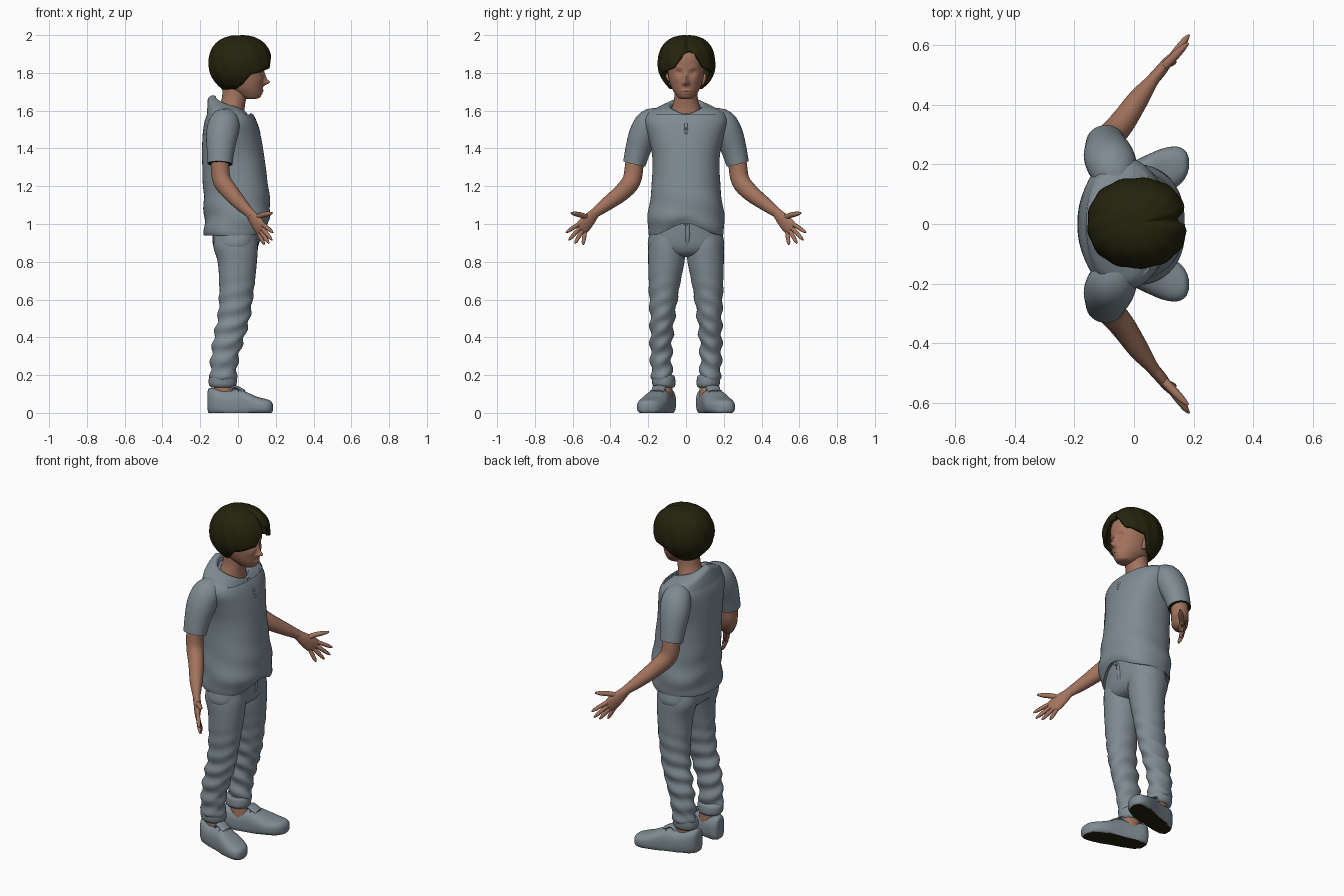
import bpy, bmesh
from math import sin, cos, pi, exp, radians, degrees
from mathutils import Vector

if "Cube" in bpy.data.objects:
    bpy.data.objects.remove(bpy.data.objects["Cube"])


def material(name, rgb):
    m = bpy.data.materials.new(name)
    m.use_nodes = True
    m.diffuse_color = (*rgb, 1)
    m.node_tree.nodes["Principled BSDF"].inputs["Base Color"].default_value = (*rgb, 1)
    return m


CLOTH = material("blue grey cloth", (.21, .26, .29))
SKIN = material("skin", (.36, .17, .11))
DARK = material("dark hair", (.018, .017, .004))
X, Y, Z = Vector((1, 0, 0)), Vector((0, 1, 0)), Vector((0, 0, 1))


def finish(bm, name, mats, paint=None):
    """Turn a bmesh into a smooth-shaded object, painting faces by a rule."""
    bmesh.ops.recalc_face_normals(bm, faces=bm.faces)
    bm.normal_update()
    if paint:
        for f in bm.faces:
            f.material_index = 1 if paint(f) else 0
    mesh = bpy.data.meshes.new(name)
    bm.to_mesh(mesh)
    bm.free()
    for m in mats:
        mesh.materials.append(m)
    ob = bpy.data.objects.new(name, mesh)
    bpy.context.collection.objects.link(ob)
    bpy.ops.object.select_all(action='DESELECT')
    ob.select_set(True)
    bpy.context.view_layer.objects.active = ob
    bpy.ops.object.shade_smooth_by_angle(angle=radians(50))
    return ob


def smooth_path(rows, steps):
    """Catmull-Rom interpolation through rows of numbers."""
    rows = [Vector(r) for r in rows]
    out = []
    for i in range(len(rows) - 1):
        b, c = rows[i], rows[i + 1]
        a, d = rows[max(i - 1, 0)], rows[min(i + 2, len(rows) - 1)]
        for k in range(steps):
            t = k / steps
            out.append(b + (c - a) * (t / 2) + (a * 2 - b * 5 + c * 4 - d) * (t * t / 2)
                       + (b * 3 - a - c * 3 + d) * (t ** 3 / 2))
    return out + [rows[-1]]


def loft(name, rows, mats, side=1, across=None, axes=None, power=2, sides=28,
         steps=4, warp=None, paint=None):
    """Skin rows of (x, y, z, half width, half depth); axes fixes the section plane."""
    path = smooth_path(rows, steps)
    bm = bmesh.new()
    rings = []
    for i, r in enumerate(path):
        if axes:
            u, v = axes
        else:
            t = (path[min(i + 1, len(path) - 1)] - path[max(i - 1, 0)])
            t = Vector(t[:3]).normalized()
            u = (across - t * across.dot(t)).normalized()
            v = t.cross(u)
        ring = []
        for k in range(sides):
            a = 2 * pi * k / sides
            c, s = cos(a), sin(a)
            n = (abs(c) ** power + abs(s) ** power) ** (-1 / power)
            p = Vector(r[:3]) + u * (c * n * r[3]) + v * (s * n * r[4])
            if warp:
                p = warp(p, a, i / (len(path) - 1))
            ring.append(bm.verts.new((p.x, p.y * side, p.z)))
        rings.append(ring)
    for a, b in zip(rings, rings[1:]):
        for k in range(sides):
            j = (k + 1) % sides
            bm.faces.new((a[k], a[j], b[j], b[k]))
    bm.faces.new(rings[0])
    bm.faces.new(rings[-1])
    return finish(bm, name, mats, paint)


def bounds(rows):
    """Rows of (z, back, front, low y, high y) to loft rows."""
    return [((b + f) / 2, (l + h) / 2, z, (f - b) / 2, (h - l) / 2) for z, b, f, l, h in rows]


def finger(name, points, radius, side):
    rows = [(*p, radius * k, radius * k) for p, k in zip(points, (1, 1.05, .85, .3))]
    loft(name, rows, [SKIN], side, across=X, sides=10)


# Shirt body with draped folds, a dipped neckline and a raised front hem
def drape(p, a, t):
    front = max(0, cos(a))
    low = max(0, min(1, (1.3 - p.z) / .3))
    p.z += .07 * front ** 6 * max(0, 1 - abs(p.z - .95) / .1)
    if p.z > 1.59:
        p.z -= .6 * (p.x + .04) * max(0, 1 - abs(p.y) / .2)
    p.x += .006 * low * sin(45 * p.z + 9 * p.y)
    p.y *= 1 + .02 * low * sin(40 * p.z + 2 * a)
    return p


loft("shirt", bounds([
    (.97, -.15, .12, -.17, .17), (.94, -.175, .15, -.195, .195), (1, -.18, .165, -.205, .205),
    (1.08, -.18, .172, -.197, .197), (1.2, -.185, .16, -.182, .182),
    (1.35, -.19, .14, -.178, .178), (1.46, -.188, .122, -.2, .2),
    (1.54, -.178, .1, -.222, .222), (1.59, -.16, .075, -.2, .2),
    (1.615, -.145, .06, -.15, .15), (1.63, -.12, .045, -.09, .09),
    (1.6, -.11, .035, -.08, .08)]), [CLOTH], axes=(X, Y), power=2.3, sides=64, warp=drape)
for s, label in ((1, "left"), (-1, "right")):
    loft(label + "_neck_slit_edge", [(.066, .002, 1.585, .005, .006), (.098, .008, 1.53, .005, .006),
         (.116, .004, 1.475, .004, .004)], [CLOTH], s, across=Y, sides=8)

# Trousers: hips, fly and button
loft("trouser_hips", bounds([
    (1.03, -.12, .125, -.17, .17), (.95, -.135, .118, -.193, .193), (.88, -.13, .106, -.2, .2),
    (.84, -.1, .08, -.15, .15), (.825, -.05, .03, -.08, .08)]), [CLOTH], axes=(X, Y),
    power=2.4, sides=40)
loft("trouser_fly", [(.118, .008, 1, .012, .008), (.114, .008, .93, .012, .007),
     (.098, .002, .87, .006, .004)], [CLOTH], across=Y, sides=10)
loft("trouser_button", [(.12, 0, 1.005, .013, .013), (.136, 0, 1.005, .011, .011)],
     [CLOTH], axes=(Y, Z), sides=14)


def wrinkle(p, a, t):
    k = .007 * min(1, max(0, (.75 - p.z) / .3))
    p.x += k * sin(75 * p.z + 2 * a) * cos(a)
    p.y += k * sin(68 * p.z + a) * sin(a)
    return p


def sculpt_shoe(p, a, t):
    p.z = max(p.z, 0)
    p.y += .28 * (p.x + .1)
    return p


for s, label in ((1, "left_"), (-1, "right_")):
    # Trouser leg with a rolled cuff
    loft(label + "trouser_leg", bounds([
        (.94, -.12, .1, .012, .19), (.88, -.13, .105, .003, .2), (.8, -.108, .1, .008, .2),
        (.7, -.1, .09, .028, .198), (.6, -.1, .077, .045, .194), (.5, -.108, .062, .06, .19),
        (.4, -.128, .034, .07, .19), (.3, -.142, .004, .075, .188), (.2, -.148, -.008, .073, .183),
        (.17, -.14, -.014, .068, .172)]), [CLOTH], s, axes=(X, Y), steps=7, sides=32, warp=wrinkle)
    loft(label + "cuff", bounds([
        (.2, -.14, -.014, .066, .175), (.185, -.154, -.006, .058, .181),
        (.15, -.154, -.008, .056, .178), (.135, -.142, -.02, .064, .168)]),
        [CLOTH], s, axes=(X, Y), sides=28)
    # Ankle and shoe with a dark sole
    loft(label + "ankle", bounds([(.2, -.125, -.03, .075, .16), (.08, -.13, -.01, .07, .16)]),
         [SKIN], s, axes=(X, Y), sides=20)
    loft(label + "shoe", [
        (-.162, .118, .065, .012, .03), (-.155, .118, .062, .04, .068), (-.12, .118, .055, .06, .075),
        (-.06, .118, .045, .063, .073), (0, .118, .045, .066, .081), (.05, .12, .042, .073, .066),
        (.1, .122, .036, .077, .05), (.145, .124, .032, .067, .042),
        (.173, .124, .03, .045, .034), (.185, .124, .028, .015, .016)],
        [CLOTH, DARK], s, axes=(Y, Z), power=2.6, sides=40, warp=sculpt_shoe,
        paint=lambda f: f.normal.z < -.9 and f.calc_center_median().z < .004)
    loft(label + "shoe_tongue", [(-.035, .135, .12, .035, .012), (-.015, .142, .137, .036, .01),
         (.03, .15, .112, .032, .012)], [CLOTH], s, across=Y, sides=14)
    for i in range(3):
        x, z = .005 + .026 * i, .13 - .015 * i
        loft(label + "shoe_lace", [(x, .105 + x / 4, z - .012, .004, .004),
             (x, .148 + x / 4, z, .005, .005), (x, .188 + x / 4, z - .016, .004, .004)],
             [CLOTH], s, across=X, sides=8)
    # Sleeve with a dark inside, and arm
    loft(label + "sleeve", [
        (-.06, .13, 1.56, .06, .055), (-.072, .19, 1.535, .082, .075), (-.085, .227, 1.47, .084, .076),
        (-.092, .255, 1.39, .073, .067), (-.095, .274, 1.318, .066, .06)],
        [CLOTH, DARK], s, across=X, sides=32,
        paint=lambda f: len(f.verts) > 4 and f.normal.z < 0)
    loft(label + "arm", [
        (-.09, .25, 1.42, .05, .05), (-.095, .272, 1.32, .05, .048), (-.085, .288, 1.23, .05, .047),
        (-.04, .34, 1.167, .046, .043), (.015, .42, 1.105, .036, .035), (.06, .48, 1.06, .027, .022),
        (.075, .5, 1.04, .029, .02)], [SKIN], s, across=Vector((.3, .4, .8)))
    # Hand
    loft(label + "palm", [(.06, .48, 1.06, .026, .02), (.084, .508, 1.028, .036, .02),
         (.105, .535, .998, .042, .018), (.122, .557, .975, .04, .012), (.127, .563, .968, .03, .005)],
         [SKIN], s, across=Vector((.3, .4, .8)), sides=20)
    tips = {"index": (.185, .635, .955), "middle": (.18, .62, .915),
            "ring": (.165, .588, .897), "little": (.14, .545, .89)}
    for i, (part, tip) in enumerate(tips.items()):
        tip = Vector(tip)
        root = Vector((.116, .55, .98)) + Vector((.39, .5, .72)) * (.03 - .02 * i)
        pts = [root, root.lerp(tip, .4), root.lerp(tip, .8), tip]
        finger(label + part + "_finger", pts, .011, s)
    finger(label + "thumb", [Vector(p) for p in (
        (.085, .512, 1.03), (.125, .552, 1.046), (.16, .588, 1.054), (.182, .608, 1.058))], .014, s)
    # Ear
    loft(label + "ear", [(.005, .085, 1.735, .01, .008), (0, .096, 1.765, .02, .01),
         (-.005, .098, 1.795, .018, .01)], [SKIN], s, axes=(X, Y), sides=14)

# Neck
loft("neck", bounds([(1.54, -.13, .04, -.1, .1), (1.61, -.105, .035, -.078, .078),
     (1.67, -.085, .045, -.062, .062), (1.75, -.08, .06, -.062, .062)]), [SKIN], axes=(X, Y))

# Head: face shaped by soft bumps of (y, z, spread y, spread z, push)
BUMPS = [(0, 1.75, .013, .014, .03), (0, 1.775, .01, .025, .014), (0, 1.705, .022, .006, .008),
         (0, 1.691, .02, .005, .005), (0, 1.672, .025, .012, .006)]
for s in (1, -1):
    BUMPS += [(s * .036, 1.802, .018, .012, -.011), (s * .04, 1.828, .022, .008, .004),
              (s * .015, 1.744, .008, .008, .008), (s * .05, 1.765, .02, .018, .004)]


def face(p, a, t):
    if cos(a) > .2:
        p.x += sum(d * exp(-((p.y - y) / sy) ** 2 - ((p.z - z) / sz) ** 2)
                   for y, z, sy, sz, d in BUMPS)
    return p


loft("head", bounds([
    (1.662, .05, .09, -.02, .02), (1.668, .025, .108, -.04, .04), (1.69, -.02, .124, -.058, .058),
    (1.72, -.07, .131, -.076, .076), (1.76, -.1, .134, -.089, .089), (1.82, -.115, .137, -.097, .097),
    (1.88, -.12, .138, -.1, .1), (1.93, -.1, .115, -.085, .085), (1.96, -.04, .06, -.04, .04)]),
    [SKIN], axes=(X, Y), power=2.15, sides=96, steps=8, warp=face)

# Hair: a shell hanging from the crown to a hem that opens at the parting
HEM = [(0, 1.93), (20, 1.875), (32, 1.825), (50, 1.81), (75, 1.79), (90, 1.74), (108, 1.715), (180, 1.71)]
PART = radians(6)


def hem_height(a):
    d = degrees(abs((a - PART + pi) % (2 * pi) - pi))
    for (d0, z0), (d1, z1) in zip(HEM, HEM[1:]):
        if d <= d1:
            return z0 + (z1 - z0) * (d - d0) / (d1 - d0)
    return HEM[-1][1]


bm = bmesh.new()
COLS, LEVELS, MID = 120, 20, 1.84
grid = []
for k in range(COLS):
    a = 2 * pi * k / COLS
    off = (a - PART + pi) % (2 * pi) - pi
    low = hem_height(a)
    column = []
    for i in range(LEVELS):
        z = low + (2 - low) * sin(pi / 2 * i / LEVELS)
        if z > MID:
            r = (1 - ((z - MID) / .16) ** 2.4) ** (1 / 2.4)
        else:
            r = 1 - .45 * ((MID - z) / .13) ** 2
        c, s = cos(a), sin(a)
        r *= (abs(c) ** 2.2 + abs(s) ** 2.2) ** (-1 / 2.2)
        groove = exp(-(off / .14) ** 2)
        r *= 1 - .1 * groove + .012 * sin(13 * a + 25 * z)
        column.append(bm.verts.new((.012 + .168 * r * c, .003 + .152 * r * s, z - .015 * groove * r)))
    grid.append(column)
crown = bm.verts.new((.012, .003, 1.997))
for k in range(COLS):
    p, q = grid[k], grid[(k + 1) % COLS]
    for i in range(LEVELS - 1):
        bm.faces.new((p[i], q[i], q[i + 1], p[i + 1]))
    bm.faces.new((p[-1], q[-1], crown))
hair = finish(bm, "hair", [DARK])
shell = hair.modifiers.new("thickness", 'SOLIDIFY')
shell.thickness = .022
shell.offset = -1
